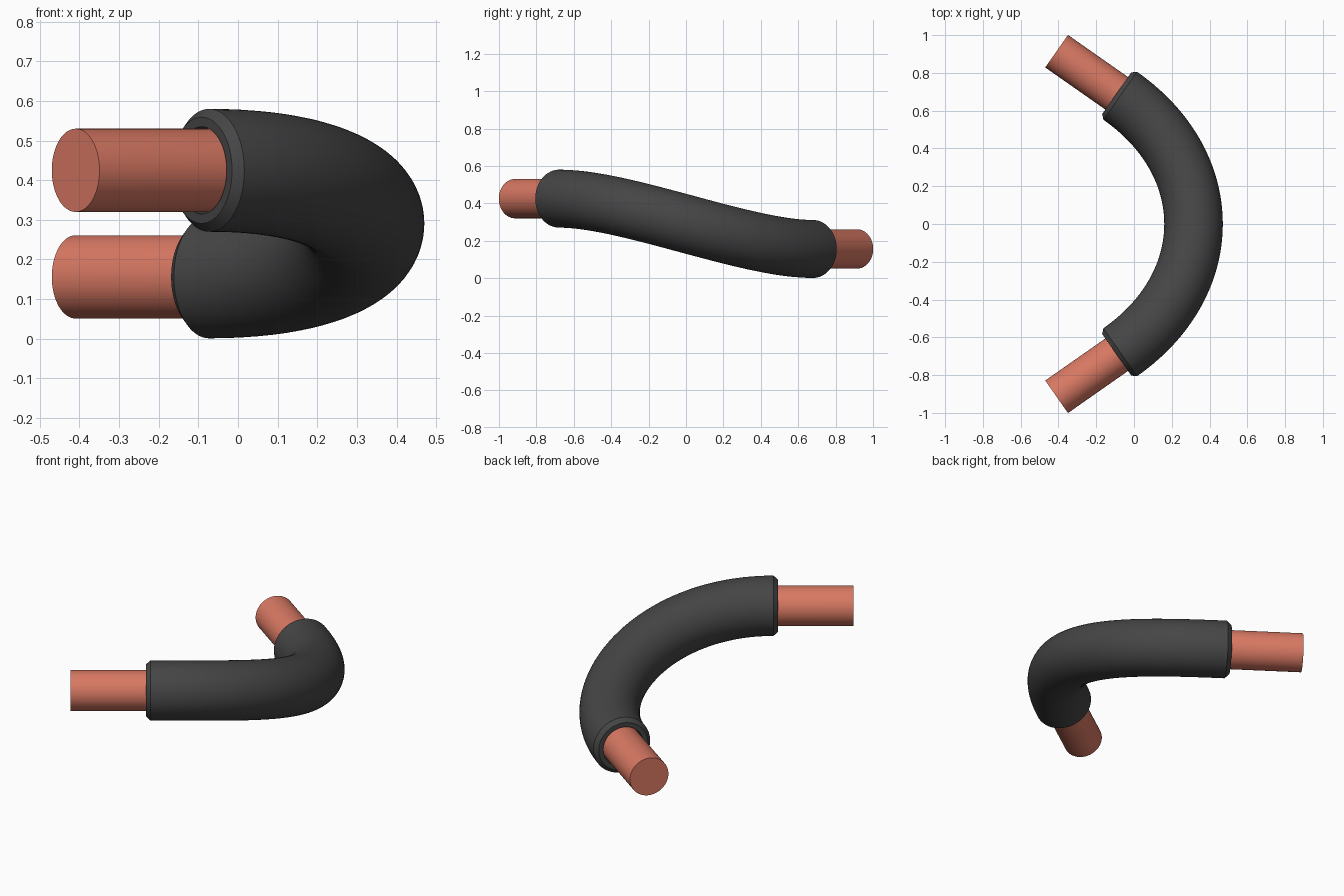
import bpy, bmesh, math
from mathutils import Vector

if "Cube" in bpy.data.objects:
    bpy.data.objects.remove(bpy.data.objects["Cube"])

SIDES, STEPS = 64, 40
R_OUT, R_FACE, R_HOLE, R_PIPE = 0.155, 0.134, 0.110, 0.105
CHAMFER, STUB, HANDLE = 0.023, 0.411, 0.632
A = math.radians(35)

# centre line: two level ends joined by one Bezier bend
d0 = Vector((math.cos(A), math.sin(A), 0))
d1 = Vector((-math.cos(A), math.sin(A), 0))
P0, P3 = Vector((-0.073, -0.679, 0.425)), Vector((-0.073, 0.679, 0.156))
P1, P2 = P0 + d0 * HANDLE, P3 - d1 * HANDLE


def bend(t):
    u = 1 - t
    p = P0 * u**3 + P1 * 3 * u * u * t + P2 * 3 * u * t * t + P3 * t**3
    d = (P1 - P0) * u * u + (P2 - P1) * 2 * u * t + (P3 - P2) * t * t
    return p, d.normalized()


def path(extra):
    mid = [bend(i / STEPS) for i in range(STEPS + 1)]
    return [(P0 - d0 * extra, d0)] + mid + [(P3 + d1 * extra, d1)]


def sweep(name, rings, color, closed):
    """Skin circular rings (point, direction, radius); cap or join the ends."""
    bm = bmesh.new()
    loops = []
    for p, d, r in rings:
        side = d.cross(Vector((0, 0, 1))).normalized()
        up = side.cross(d)
        loops.append([bm.verts.new(p + (side * math.cos(a) + up * math.sin(a)) * r)
                      for a in (math.tau * k / SIDES for k in range(SIDES))])
    pairs = list(zip(loops, loops[1:]))
    if closed:
        pairs.append((loops[-1], loops[0]))
    else:
        bm.faces.new(loops[0])
        bm.faces.new(loops[-1])
    for a, b in pairs:
        for k in range(SIDES):
            j = (k + 1) % SIDES
            bm.faces.new((a[k], a[j], b[j], b[k]))
    bmesh.ops.recalc_face_normals(bm, faces=bm.faces)
    me = bpy.data.meshes.new(name)
    bm.to_mesh(me)
    bm.free()
    ob = bpy.data.objects.new(name, me)
    bpy.context.collection.objects.link(ob)
    mat = bpy.data.materials.new(name + "_material")
    mat.diffuse_color = color
    mat.use_nodes = True
    mat.node_tree.nodes["Principled BSDF"].inputs["Base Color"].default_value = mat.diffuse_color
    me.materials.append(mat)
    bpy.ops.object.select_all(action='DESELECT')
    ob.select_set(True)
    bpy.context.view_layer.objects.active = ob
    bpy.ops.object.shade_smooth_by_angle(angle=math.radians(30))


# copper pipe, running through the sleeve
sweep("copper_pipe", [(p, d, R_PIPE) for p, d in path(STUB)], (0.69, 0.19, 0.125, 1), False)

# foam sleeve: chamfered outside, then back along the bore
line = path(CHAMFER)
outer = [(p, d, R_OUT) for p, d in line]
outer[0] = (*line[0], R_FACE)
outer[-1] = (*line[-1], R_FACE)
bore = [(p, d, R_HOLE) for p, d in reversed(line)]
sweep("insulation_sleeve", outer + bore, (0.06, 0.06, 0.06, 1), True)
